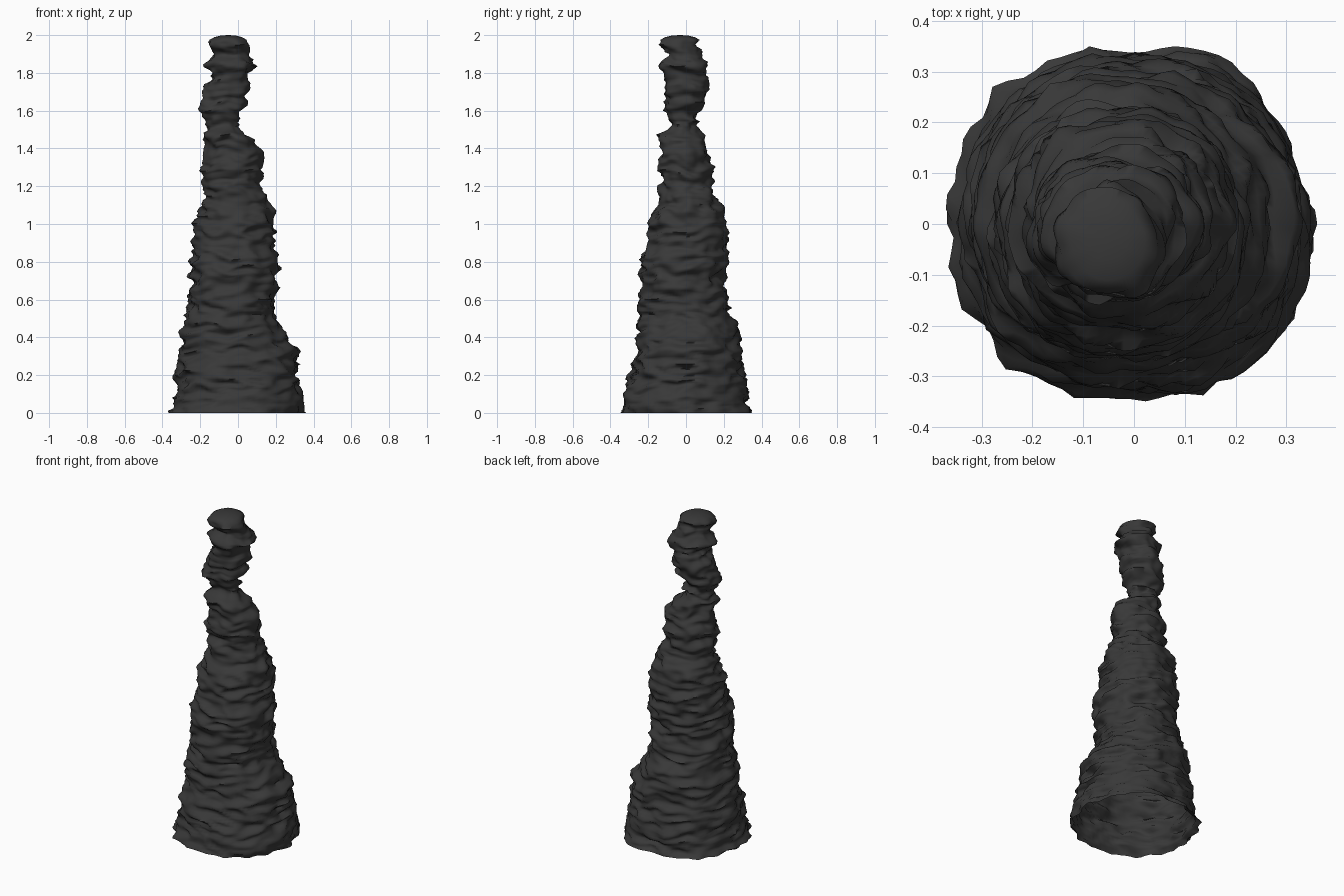
import bpy, bmesh
from math import sin, cos, pi
from mathutils import Vector, noise

if "Cube" in bpy.data.objects:
    bpy.data.objects.remove(bpy.data.objects["Cube"])

SEGS, RINGS = 80, 160

# Silhouette: z, left x, right x, front y, back y
PROFILE = [
    (0.00, -.36, .35, -.35, .35), (0.05, -.34, .35, -.33, .34),
    (0.10, -.33, .33, -.33, .33), (0.20, -.33, .32, -.31, .32),
    (0.34, -.30, .31, -.27, .29), (0.42, -.31, .25, -.26, .29),
    (0.50, -.27, .19, -.26, .25), (0.60, -.27, .21, -.25, .22),
    (0.70, -.26, .21, -.25, .21), (0.80, -.26, .22, -.24, .21),
    (0.90, -.24, .20, -.21, .23), (1.00, -.24, .20, -.20, .22),
    (1.07, -.22, .19, -.17, .21), (1.12, -.18, .16, -.14, .17),
    (1.20, -.19, .12, -.14, .14), (1.30, -.19, .13, -.14, .14),
    (1.40, -.20, .12, -.13, .12), (1.46, -.18, .07, -.15, .09),
    (1.52, -.16, .01, -.07, .05), (1.60, -.22, .02, -.12, .09),
    (1.66, -.18, .06, -.11, .10), (1.75, -.17, .06, -.11, .12),
    (1.80, -.16, .07, -.14, .12), (1.84, -.18, .11, -.14, .12),
    (1.90, -.12, .05, -.11, .08), (1.95, -.15, .06, -.14, .08),
    (1.975, -.15, .05, -.13, .07),
]


def section(z):
    """Interpolated silhouette extents at height z."""
    for a, b in zip(PROFILE, PROFILE[1:]):
        if z <= b[0]:
            t = (z - a[0]) / (b[0] - a[0])
            return [p + (q - p) * t for p, q in zip(a[1:], b[1:])]
    return PROFILE[-1][1:]


def ledge(x, y, z):
    """Flattened layers of rock: noise stretched sideways, with sharp crests."""
    coarse = 0.45 - abs(noise.noise(Vector((x * 3, y * 3, z * 11 + 5)))) * 1.6
    fine = 0.4 - abs(noise.noise(Vector((x * 6 + 9, y * 6, z * 23)))) * 1.6
    grain = noise.noise(Vector((x * 18, y * 18, z * 26)))
    return 0.028 * coarse + 0.032 * fine + 0.013 * grain - 0.008


# Layered rock spire, open underneath
bm = bmesh.new()
rings = []
for i in range(RINGS):
    z0 = 1.975 * i / (RINGS - 1)
    xl, xr, yf, yb = section(z0)
    cx, cy, rx, ry = (xl + xr) / 2, (yf + yb) / 2, (xr - xl) / 2, (yb - yf) / 2
    low = max(0, 1 - z0)            # base-only shaping
    calm = 0.4 if i == RINGS - 1 else 1
    ring = []
    for s in range(SEGS):
        a = 2 * pi * s / SEGS
        x, y = cx + rx * cos(a), cy + ry * sin(a)
        d = ledge(x, y, z0) * calm
        square = 1 + 0.012 * low * (1 - cos(4 * a)) - 0.05 * low * abs(sin(a)) ** 60
        sag = 0.020 * noise.noise(Vector((x * 8, y * 8, z0 * 8 + 40)))
        z = z0 + sag * min(1, i / 6, (RINGS - 1 - i) / 6)
        ring.append(bm.verts.new((cx + (rx * square + d) * cos(a),
                                  cy + (ry * square + d) * sin(a), z)))
    rings.append(ring)
for lo, hi in zip(rings, rings[1:]):
    for s in range(SEGS):
        t = (s + 1) % SEGS
        bm.faces.new((lo[s], lo[t], hi[t], hi[s]))

# Slightly domed cap stone
prev = rings[-1]
mid = sum((v.co for v in prev), Vector()) / SEGS
for scale, z in ((0.75, 1.989), (0.4, 1.998)):
    ring = [bm.verts.new((mid.x + (v.co.x - mid.x) * scale,
                          mid.y + (v.co.y - mid.y) * scale, z)) for v in rings[-1]]
    for s in range(SEGS):
        t = (s + 1) % SEGS
        bm.faces.new((prev[s], prev[t], ring[t], ring[s]))
    prev = ring
tip = bm.verts.new((mid.x, mid.y, 2.0))
for s in range(SEGS):
    bm.faces.new((prev[s], prev[(s + 1) % SEGS], tip))

mesh = bpy.data.meshes.new("rock_spire")
bm.to_mesh(mesh)
bm.free()
spire = bpy.data.objects.new("rock_spire", mesh)
bpy.context.collection.objects.link(spire)

# Dark stone
stone = bpy.data.materials.new("dark_stone")
stone.diffuse_color = (0.04, 0.04, 0.04, 1)
stone.use_nodes = True
stone.node_tree.nodes["Principled BSDF"].inputs["Base Color"].default_value = stone.diffuse_color
mesh.materials.append(stone)
bpy.context.view_layer.objects.active = spire
spire.select_set(True)
bpy.ops.object.shade_smooth_by_angle(angle=1.6)
